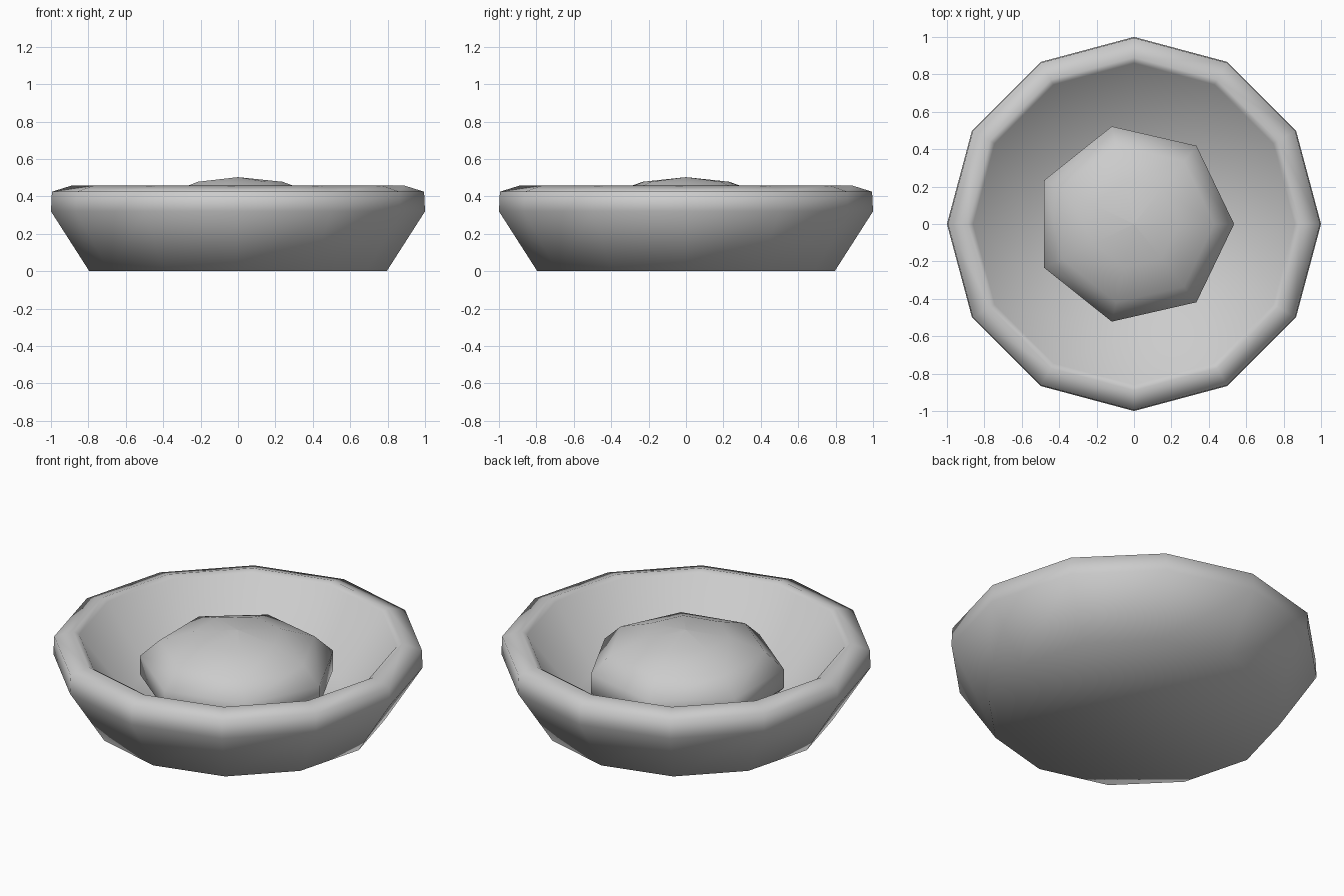
import bpy
import bmesh
from math import cos, sin, pi

default = bpy.data.objects.get("Cube")
if default:
    bpy.data.objects.remove(default, do_unlink=True)

grey = bpy.data.materials.new("plain_grey")
grey.use_nodes = True
colour = (0.6, 0.6, 0.6, 1)
grey.diffuse_color = colour
grey.node_tree.nodes["Principled BSDF"].inputs["Base Color"].default_value = colour


def revolve(name, profile, sides):
    """Spin a (radius, height) profile round z; close both ends."""
    bm = bmesh.new()
    rings = [[bm.verts.new((r * cos(2 * pi * i / sides), r * sin(2 * pi * i / sides), z))
              for i in range(sides)] for r, z in profile]
    for low, high in zip(rings, rings[1:]):
        for i in range(sides):
            j = (i + 1) % sides
            bm.faces.new((low[i], low[j], high[j], high[i]))
    bm.faces.new(rings[0][::-1])
    bm.faces.new(rings[-1])
    bmesh.ops.recalc_face_normals(bm, faces=bm.faces)
    for face in bm.faces:
        face.smooth = True
    mesh = bpy.data.meshes.new(name)
    bm.to_mesh(mesh)
    bm.free()
    mesh.materials.append(grey)
    bpy.context.collection.objects.link(bpy.data.objects.new(name, mesh))


# Bowl: base, flared wall, rounded rim, then the inner wall and floor
revolve("bowl", [(0.795, 0), (1, 0.32), (0.995, 0.425), (0.89, 0.458),
                 (0.86, 0.44), (0.6, 0.1)], 12)

# Flattened low-poly ball resting in the bowl, with seven bands
bands = 7
ball = [(0.549 * sin(pi * k / bands), 0.253 - 0.25 * cos(pi * k / bands))
        for k in range(1, bands)]
revolve("centre_ball", [(0.001, 0.003)] + ball + [(0.001, 0.503)], 7)
